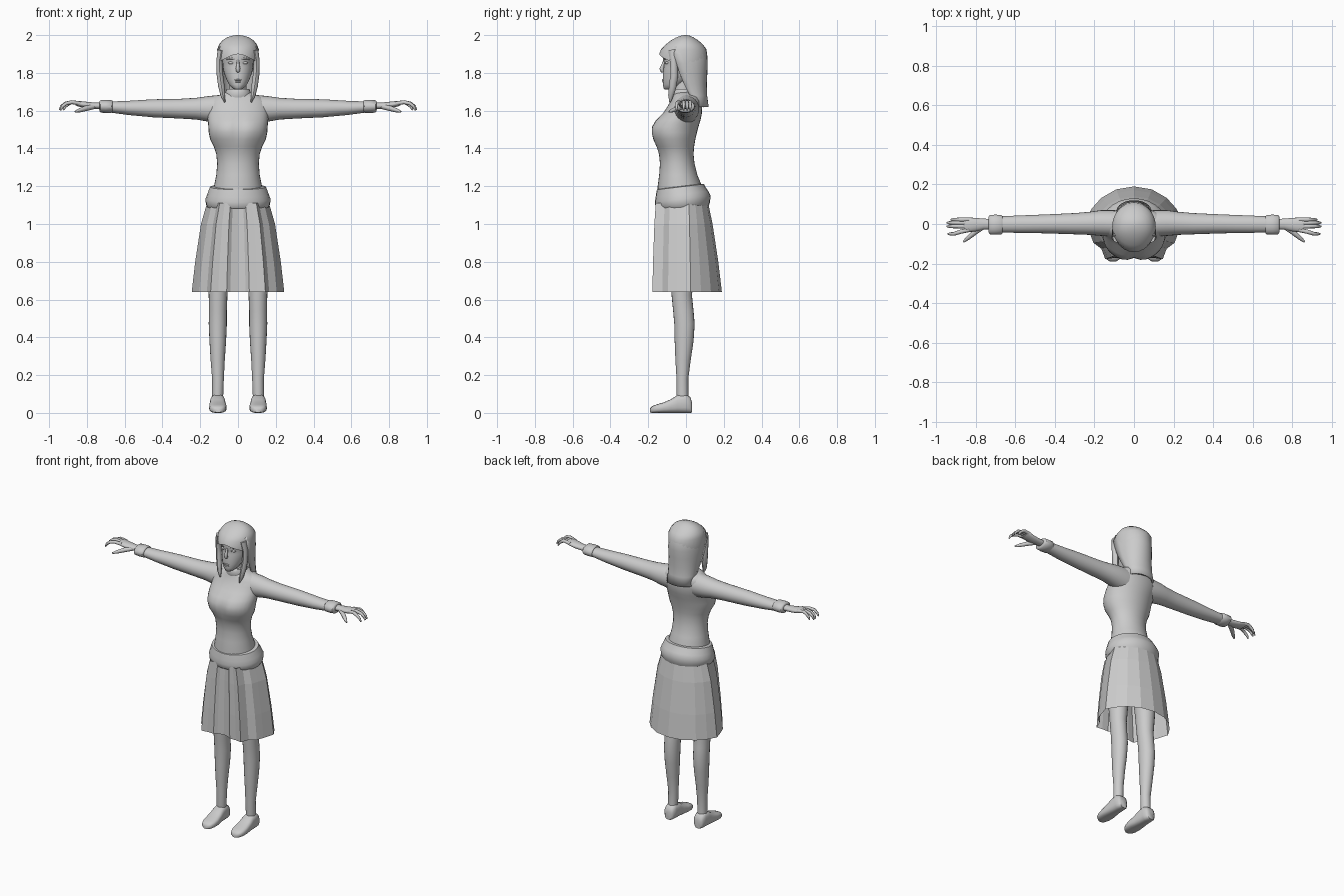
import bpy, bmesh, math
from mathutils import Vector

clay = bpy.data.materials.new("plain_grey")
clay.diffuse_color = (0.6, 0.6, 0.6, 1)


def add(name, verts, faces, smooth=True, mirror=False, thick=0):
    me = bpy.data.meshes.new(name)
    bm = bmesh.new()
    vs = [bm.verts.new(v) for v in verts]
    for f in faces:
        bm.faces.new([vs[i] for i in f])
    bmesh.ops.recalc_face_normals(bm, faces=bm.faces)
    bm.to_mesh(me)
    bm.free()
    ob = bpy.data.objects.new(name, me)
    bpy.context.collection.objects.link(ob)
    me.materials.append(clay)
    if mirror:
        ob.modifiers.new("mirror", 'MIRROR').use_mirror_merge = False
    if thick:
        ob.modifiers.new("thickness", 'SOLIDIFY').thickness = thick
    if smooth:
        bpy.ops.object.select_all(action='DESELECT')
        ob.select_set(True)
        bpy.context.view_layer.objects.active = ob
        bpy.ops.object.shade_smooth_by_angle(angle=math.radians(50))
    return ob


def grid(rows, n, closed=True):
    return [(r * n + i, r * n + (i + 1) % n, (r + 1) * n + (i + 1) % n, (r + 1) * n + i)
            for r in range(rows - 1) for i in range(n if closed else n - 1)]


def tube(name, rings, axis='z', n=24, power=1.0, caps=(1, 1), warp=None, **kw):
    """Loft of rings (t, u0, u1, v0, v1) stacked along an axis."""
    verts = []
    for t, u0, u1, v0, v1 in rings:
        for i in range(n):
            a = 2 * math.pi * i / n
            c, s = math.cos(a), math.sin(a)
            u = (u0 + u1) / 2 + (u1 - u0) / 2 * math.copysign(abs(c) ** power, c)
            v = (v0 + v1) / 2 + (v1 - v0) / 2 * math.copysign(abs(s) ** power, s)
            p = {'z': (u, v, t), 'x': (t, u, v), 'y': (u, t, v)}[axis]
            verts.append(warp(*p) if warp else p)
    faces = grid(len(rings), n)
    if caps[0]:
        faces.append(tuple(range(n)))
    if caps[1]:
        faces.append(tuple(range((len(rings) - 1) * n, len(rings) * n)))
    return add(name, verts, faces, **kw)


def sym(rows):
    return [(z, -x, x, y0, y1) for z, x, y0, y1 in rows]


def strand(name, pts, n=8, flat=1.0, **kw):
    """Tapered tube through (x, y, z, radius) points."""
    verts = []
    for k, p in enumerate(pts):
        d = Vector(pts[min(k + 1, len(pts) - 1)][:3]) - Vector(pts[max(k - 1, 0)][:3])
        d.normalize()
        side = d.cross(Vector((0, 1, 0))).normalized()
        other = d.cross(side)
        for i in range(n):
            a = 2 * math.pi * i / n
            verts.append(Vector(p[:3]) + p[3] * (side * math.cos(a) + other * math.sin(a) * flat))
    m = len(pts) * n
    return add(name, verts, grid(len(pts), n) + [tuple(range(n)), tuple(range(m - n, m))], **kw)


def ball(name, loc, r, mirror=False):
    rings = []
    for k in range(9):
        a = math.pi * (k + 0.15) / 8.3
        s = math.sin(a)
        rings.append((loc[2] - r[2] * math.cos(a), loc[0] - r[0] * s, loc[0] + r[0] * s,
                      loc[1] - r[1] * s, loc[1] + r[1] * s))
    return tube(name, rings, n=14, mirror=mirror)


# Sweater body, with a shallow dip between the two sides of the chest
def chest(x, y, z):
    if y < -0.05:
        y += 0.02 * math.exp(-(x / 0.03) ** 2 - ((z - 1.5) / 0.06) ** 2)
    return x, y, z


tube("sweater_body", sym([
    (1.14, .13, -.15, .09), (1.2, .127, -.15, .085), (1.26, .115, -.142, .06),
    (1.32, .11, -.138, .045), (1.37, .115, -.143, .04), (1.41, .128, -.158, .043),
    (1.45, .148, -.18, .05), (1.485, .155, -.19, .058), (1.515, .157, -.188, .066),
    (1.55, .16, -.165, .077), (1.585, .162, -.125, .084), (1.62, .165, -.1, .085),
    (1.65, .16, -.082, .082), (1.672, .13, -.075, .075), (1.688, .085, -.07, .06),
    (1.70, .06, -.065, .045)]), n=32, warp=chest)

# Neck and rolled collar
tube("neck", sym([(1.66, .05, -.065, .035), (1.7, .046, -.065, .03), (1.78, .045, -.06, .035)]))
tube("collar", sym([(1.665, .068, -.075, .05), (1.68, .07, -.08, .052), (1.70, .066, -.078, .048),
                    (1.714, .06, -.073, .043), (1.716, .052, -.068, .038)]))

# Sleeves and cuffs
tube("sleeve", [(.09, -.065, .07, 1.53, 1.684), (.165, -.06, .07, 1.543, 1.676),
                (.22, -.055, .062, 1.553, 1.668), (.3, -.052, .055, 1.558, 1.663),
                (.45, -.047, .048, 1.565, 1.66), (.58, -.045, .043, 1.577, 1.652),
                (.69, -.042, .038, 1.592, 1.648)], axis='x', mirror=True)
tube("cuff", [(.664, -.045, .04, 1.592, 1.652), (.67, -.053, .046, 1.588, 1.656),
              (.70, -.054, .047, 1.587, 1.657), (.728, -.053, .046, 1.59, 1.655),
              (.734, -.044, .038, 1.598, 1.648)], axis='x', mirror=True)

# Hands
tube("palm", [(.71, -.027, .025, 1.607, 1.643), (.76, -.028, .027, 1.608, 1.643),
              (.80, -.037, .031, 1.611, 1.647), (.845, -.042, .033, 1.622, 1.652),
              (.86, -.036, .028, 1.628, 1.65)], axis='x', n=16, mirror=True)
for k, (y0, y1, reach) in enumerate([(.022, .022, .925), (.005, .006, .945),
                                     (-.012, -.012, .945), (-.03, -.05, .94)]):
    strand(f"finger_{k + 1}", [(.835, y0, 1.638, .011), (.88, (y0 + y1) / 2, 1.645, .0105),
                               (reach - .03, y1, 1.638, .0095), (reach - .01, y1, 1.622, .008),
                               (reach, y1, 1.603, .004)], mirror=True)
strand("thumb", [(.765, -.015, 1.622, .014), (.805, -.042, 1.612, .014),
                 (.838, -.07, 1.602, .011), (.862, -.09, 1.594, .005)], mirror=True)

# Thick rolled belt, rising towards the back
tube("belt", sym([(1.09, .14, -.14, .1), (1.088, .16, -.155, .118), (1.105, .17, -.162, .127),
                  (1.135, .172, -.165, .13), (1.16, .163, -.161, .118), (1.18, .156, -.158, .105),
                  (1.2, .148, -.154, .095), (1.203, .132, -.146, .083)]), n=28,
     warp=lambda x, y, z: (x, y, z + .12 * y * min(1, (z - 1.07) / .06)))

# Pleated skirt: half of the hem outline, mirrored, scaled up the rows
half = [(0, .19), (.09, .175), (.165, .132), (.212, .08), (.245, .025), (.222, -.05), (.205, -.095),
        (.165, -.125), (.145, -.178), (.105, -.172), (.06, -.172), (.04, -.158), (0, -.15)]
hem = half + [(-x, y) for x, y in half[-2:0:-1]]
rows = [(.64, 1, 1, 1), (.8, .925, .98, .9), (1.0, .8, .94, .74), (1.11, .67, .9, .62)]
add("skirt", [(x * sx, y * (sb if y > 0 else sf), z) for z, sx, sf, sb in rows for x, y in hem],
    grid(len(rows), len(hem)), smooth=False)

# Legs and shoes
tube("leg", [(.05, .08, .136, -.045, .015), (.1, .078, .137, -.05, .012), (.18, .075, .137, -.05, .012),
             (.28, .07, .145, -.056, .025), (.38, .063, .151, -.06, .04), (.47, .059, .155, -.062, .046),
             (.54, .059, .154, -.068, .04), (.62, .056, .155, -.076, .032), (.75, .045, .165, -.085, .04),
             (.92, .02, .165, -.095, .06), (1.1, .005, .14, -.1, .07)], n=20, mirror=True)
tube("shoe", [(.032, .085, .132, .002, .055), (.022, .074, .142, 0, .085), (-.005, .07, .146, 0, .1),
              (-.045, .068, .148, 0, .095), (-.08, .064, .151, 0, .072), (-.12, .06, .153, 0, .055),
              (-.155, .063, .15, 0, .045), (-.178, .073, .14, 0, .036), (-.19, .09, .122, .002, .024)],
     axis='y', n=20, power=.7, mirror=True)

# Head and facial features
tube("head", sym([(1.712, .016, -.112, -.07), (1.72, .03, -.119, -.05), (1.738, .047, -.122, -.02),
                  (1.765, .061, -.123, .02), (1.80, .074, -.122, .055), (1.83, .08, -.118, .075),
                  (1.855, .082, -.115, .085), (1.885, .085, -.125, .09), (1.93, .082, -.11, .09),
                  (1.965, .06, -.07, .06)]), n=28)
strand("nose", [(0, -.113, 1.872, .005), (0, -.121, 1.845, .008), (0, -.129, 1.822, .012),
                (0, -.124, 1.81, .011), (0, -.117, 1.806, .006)])
ball("eye", (.034, -.099, 1.853), (.018, .012, .008), mirror=True)
strand("brow", [(.014, -.116, 1.873, .004), (.035, -.112, 1.878, .006),
                (.06, -.093, 1.872, .003)], mirror=True)
ball("upper_lip", (0, -.121, 1.762), (.02, .007, .005))
ball("lower_lip", (0, -.12, 1.753), (.017, .007, .005))
ball("ear", (.084, -.005, 1.83), (.01, .018, .03), mirror=True)

# Hair: crown with fringe, back curtain, front locks
tube("hair_crown", sym([(1.9, .108, -.142, .112), (1.925, .11, -.132, .108), (1.95, .1, -.108, .09),
                        (1.972, .083, -.08, .065), (1.987, .06, -.053, .042), (1.996, .034, -.03, .023),
                        (2.0, .01, -.01, .005)]), n=28, caps=(0, 1),
     warp=lambda x, y, z: (x, y, z - (.05 * (abs(x) / .11) ** 1.5 if z < 1.91 else 0)))
m = 17
curtain = []
for z, rx, yf, yb in [(1.94, .098, -.06, .095), (1.9, .11, -.065, .112), (1.85, .111, -.05, .115),
                      (1.8, .107, -.035, .113), (1.74, .1, -.01, .11), (1.68, .093, .02, .112),
                      (1.62, .09, .052, .12)]:
    for i in range(m):
        a = math.pi * i / (m - 1)
        curtain.append((rx * math.cos(a), yf + (yb - yf) * math.sin(a) ** .8, z))
add("hair_back", curtain, grid(7, m, closed=False), thick=.012)
strand("hair_lock", [(.088, -.07, 1.92, .02), (.099, -.065, 1.86, .016), (.096, -.062, 1.79, .017),
                     (.088, -.07, 1.73, .017), (.08, -.08, 1.68, .012), (.07, -.085, 1.645, .003)],
       flat=1.2, mirror=True)
